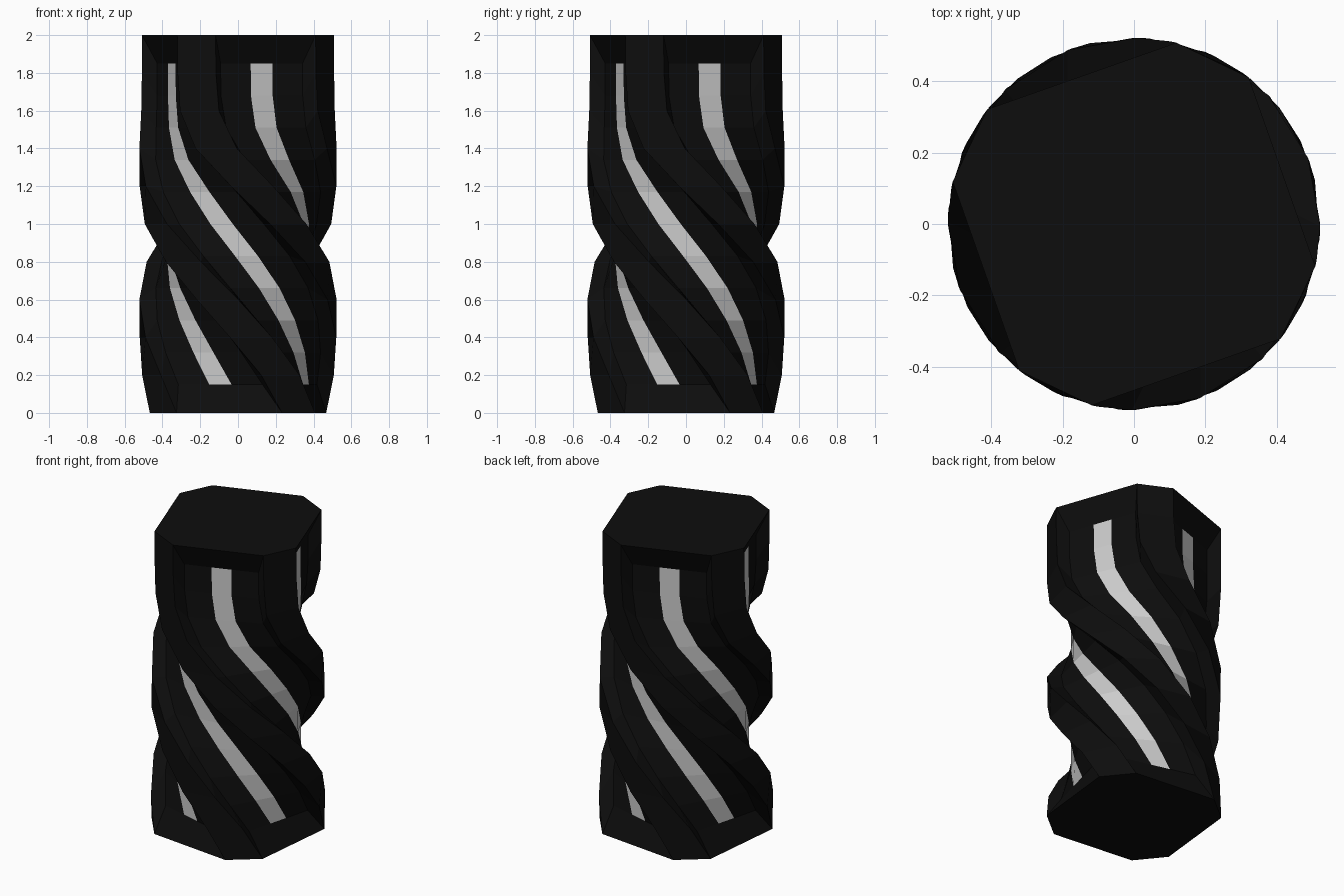
import bpy, bmesh
from math import sin, cos, radians

if "Cube" in bpy.data.objects:
    bpy.data.objects.remove(bpy.data.objects["Cube"])

ROWS = 10
# twist of the column (height, degrees), eased at the top and bottom
TWIST = [(0, 174), (.15, 165.5), (.32, 150.5), (.49, 134), (.66, 116.5), (.83, 97),
         (1.0, 76.5), (1.17, 57), (1.34, 36.5), (1.51, 23.5), (1.67, 19.8), (2, 19.4)]
# one side of the cross-section: (offset along side, distance from axis, is recessed)
PROFILE = [(-.281, .44, 0), (-.23, .372, 1), (-.061, .372, 1),
           (.061, .372, 1), (.23, .372, 1), (.281, .44, 0)]


def angle_at(z):
    for (z0, a0), (z1, a1) in zip(TWIST, TWIST[1:]):
        if z <= z1:
            return a0 + (a1 - a0) * (z - z0) / (z1 - z0)
    return TWIST[-1][1]


def point(side, row, col):
    u, d, recessed = PROFILE[col]
    z = .15 + 1.7 * row / ROWS if recessed else 2 * row / ROWS
    a = radians(angle_at(z) + 90 * side)
    return (u * cos(a) + d * sin(a), u * sin(a) - d * cos(a), z)


def build(name, faces, colour=None):
    bm = bmesh.new()
    cache = {}

    def vert(key):
        if key not in cache:
            cache[key] = bm.verts.new(point(*key))
        return cache[key]

    for f in faces:
        bm.faces.new([vert(k) for k in f])
    mesh = bpy.data.meshes.new(name)
    bm.to_mesh(mesh)
    bm.free()
    ob = bpy.data.objects.new(name, mesh)
    bpy.context.collection.objects.link(ob)
    if colour:
        mat = bpy.data.materials.new(name + "_colour")
        mat.diffuse_color = colour
        mat.use_nodes = True
        mat.node_tree.nodes["Principled BSDF"].inputs["Base Color"].default_value = mat.diffuse_color
        mesh.materials.append(mat)
    return ob


body, strips = [], []
for s in range(4):
    n = (s + 1) % 4
    for r in range(ROWS):
        # recessed panel with its sloped sides; the middle column is the light strip
        for c in range(5):
            quad = [(s, r, c), (s, r, c + 1), (s, r + 1, c + 1), (s, r + 1, c)]
            (strips if c == 2 else body).append(quad)
        # chamfered corner
        body.append([(s, r, 5), (n, r, 0), (n, r + 1, 0), (s, r + 1, 5)])
    # sloped rims at the bottom and top of the panel
    body.append([(s, 0, c) for c in (0, 5, 4, 3, 2, 1)])
    body.append([(s, ROWS, c) for c in (1, 2, 3, 4, 5, 0)])

# end caps
ring = [(s, c) for s in range(4) for c in (0, 5)]
body.append([(s, ROWS, c) for s, c in ring])
body.append([(s, 0, c) for s, c in reversed(ring)])

build("twisted_column", body, (.004, .004, .004, 1))
build("light_strips", strips)
